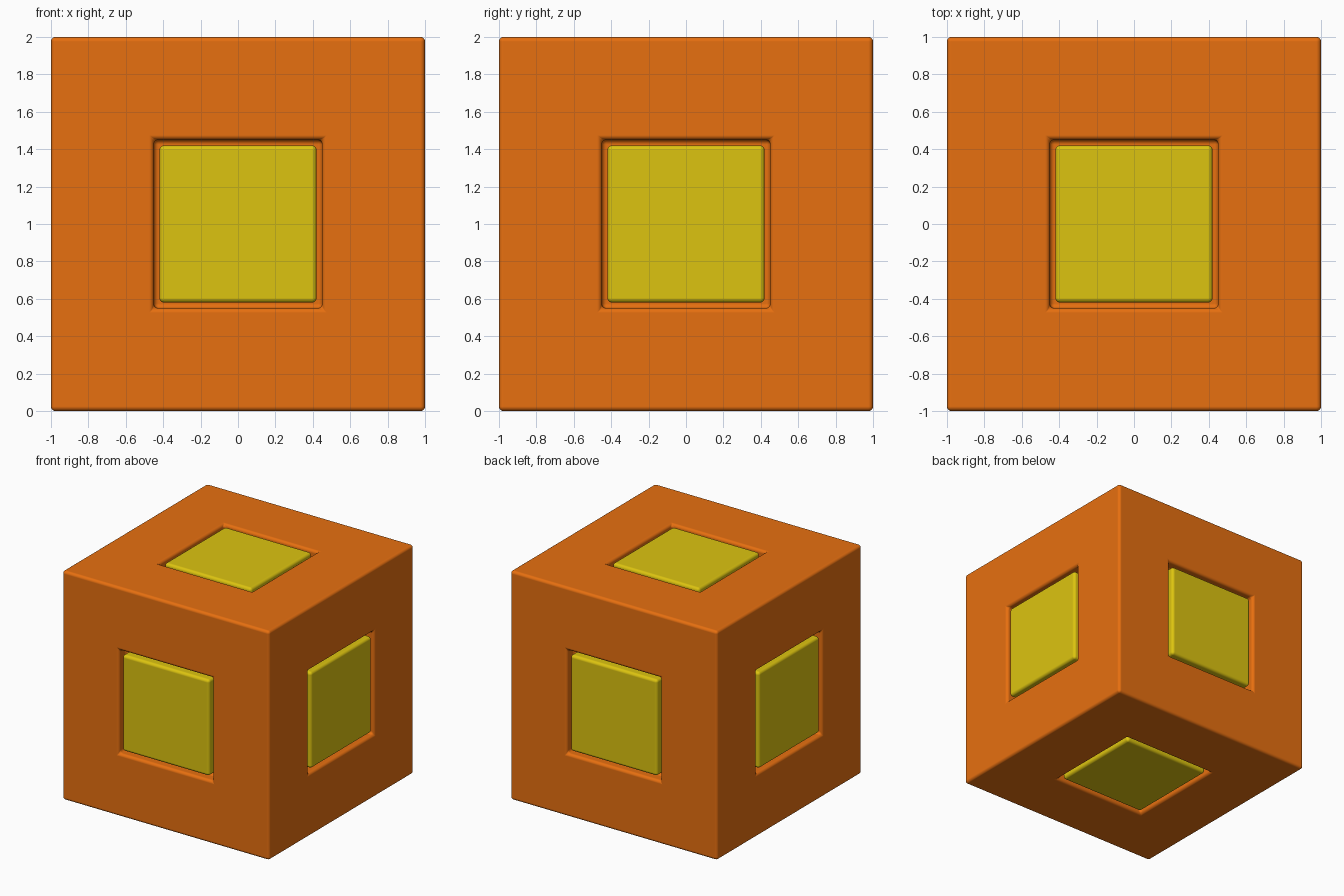
import bpy, bmesh
from math import pi
from mathutils import Matrix, Vector

if "Cube" in bpy.data.objects:
    bpy.data.objects.remove(bpy.data.objects["Cube"])


def material(name, color):
    m = bpy.data.materials.new(name)
    m.diffuse_color = color
    m.use_nodes = True
    m.node_tree.nodes["Principled BSDF"].inputs["Base Color"].default_value = m.diffuse_color
    return m


def finish(name, bm, mat, bevel):
    bmesh.ops.recalc_face_normals(bm, faces=bm.faces[:])
    mesh = bpy.data.meshes.new(name)
    bm.to_mesh(mesh)
    bm.free()
    for p in mesh.polygons:
        p.use_smooth = True
    mesh.materials.append(mat)
    ob = bpy.data.objects.new(name, mesh)
    bpy.context.collection.objects.link(ob)
    mod = ob.modifiers.new("rounded_edges", 'BEVEL')
    mod.width = bevel
    mod.segments = 4
    mod.limit_method = 'ANGLE'
    mod.harden_normals = True
    return ob


orange = material("orange", (0.8, 0.16, 0.005, 1))
yellow = material("yellow", (0.72, 0.55, 0.005, 1))
CENTRE = Vector((0, 0, 1))
DEPTH = 0.1

# Cube body with a square recess in the middle of every side
bm = bmesh.new()
bmesh.ops.create_cube(bm, size=2, matrix=Matrix.Translation(CENTRE))
sides = bm.faces[:]
bmesh.ops.inset_individual(bm, faces=sides, thickness=0.55, use_even_offset=True)
for f in sides:
    n = f.normal.copy()
    floor = bmesh.ops.extrude_discrete_faces(bm, faces=[f])["faces"][0]
    bmesh.ops.translate(bm, verts=floor.verts[:], vec=-n * DEPTH)
finish("cube_body", bm, orange, 0.025)

# One raised pad seated in each recess, flush with the outer surface
turns = {
    "top": Matrix.Identity(4),
    "bottom": Matrix.Rotation(pi, 4, 'X'),
    "front": Matrix.Rotation(pi / 2, 4, 'X'),
    "back": Matrix.Rotation(-pi / 2, 4, 'X'),
    "right": Matrix.Rotation(pi / 2, 4, 'Y'),
    "left": Matrix.Rotation(-pi / 2, 4, 'Y'),
}
for side, turn in turns.items():
    bm = bmesh.new()
    place = Matrix.Translation((0, 0, 1 - DEPTH / 2)) @ Matrix.Diagonal((0.84, 0.84, DEPTH, 1))
    bmesh.ops.create_cube(bm, size=1, matrix=Matrix.Translation(CENTRE) @ turn @ place)
    finish(side + "_pad", bm, yellow, 0.025)
